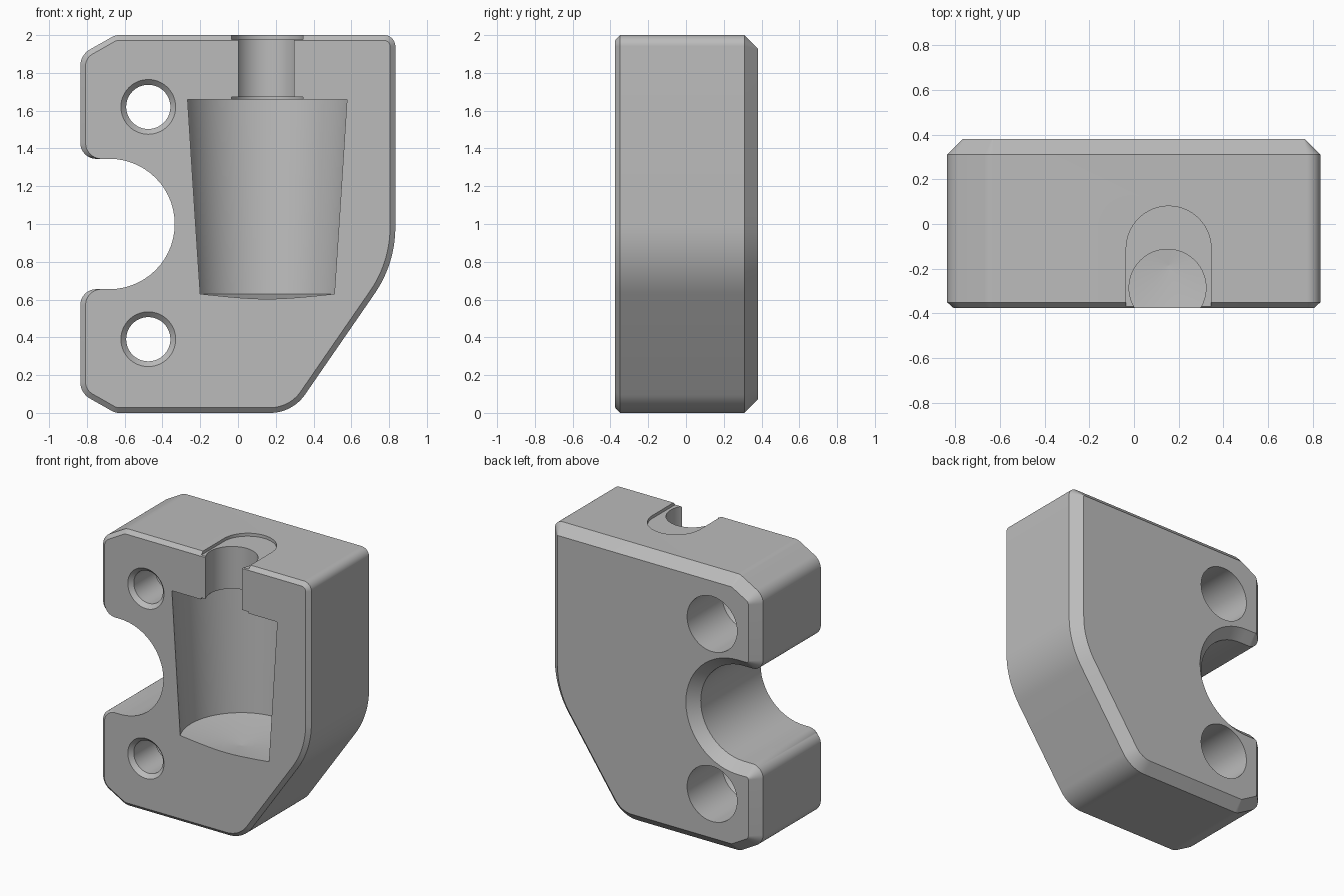
import bpy, bmesh, math
from mathutils import Vector

if "Cube" in bpy.data.objects:
    bpy.data.objects.remove(bpy.data.objects["Cube"])

grey = bpy.data.materials.new("light_grey")
grey.use_nodes = True
colour = (0.5, 0.5, 0.5, 1)
grey.diffuse_color = colour
grey.node_tree.nodes["Principled BSDF"].inputs["Base Color"].default_value = colour

FRONT, BACK = -0.375, 0.38
HOLE_X = -0.475
AXIS_X = 0.155


def loft(name, rings):
    """Skin a stack of equal-length rings and cap both ends."""
    bm = bmesh.new()
    loops = [[bm.verts.new(p) for p in ring] for ring in rings]
    n = len(loops[0])
    for a, b in zip(loops, loops[1:]):
        for i in range(n):
            j = (i + 1) % n
            bm.faces.new((a[i], a[j], b[j], b[i]))
    bm.faces.new(loops[0][::-1])
    bm.faces.new(loops[-1])
    bmesh.ops.remove_doubles(bm, verts=bm.verts, dist=1e-5)
    bmesh.ops.recalc_face_normals(bm, faces=bm.faces)
    mesh = bpy.data.meshes.new(name)
    bm.to_mesh(mesh)
    bm.free()
    mesh.materials.append(grey)
    obj = bpy.data.objects.new(name, mesh)
    bpy.context.collection.objects.link(obj)
    return obj


def lathe(name, profile, place, seg=64):
    """Turn (radius, height) pairs; place maps (u, v, height) to a position."""
    turn = [math.tau * i / seg for i in range(seg)]
    return loft(name, [[place(r * math.cos(t), r * math.sin(t), h) for t in turn]
                       for r, h in profile])


# Outline corners, clockwise in (x, z), with rounding radius and
# whether the edge that follows belongs to the notch
corners = [
    (-0.65, 2.0, 0.08, False), (0.833, 2.0, 0.06, False),
    (0.833, 0.79, 0.62, False), (0.288, 0.0, 0.224, False),
    (-0.65, 0.0, 0.08, False), (-0.835, 0.105, 0.1, False),
    (-0.835, 0.655, 0.085, True), (-0.335, 0.655, 0.345, True),
    (-0.335, 1.345, 0.345, True), (-0.835, 1.345, 0.085, False),
    (-0.835, 1.895, 0.1, False),
]


def outline(y, inset, notch_inset, steps=14):
    """Inset the outline edge by edge, then round its corners."""
    n = len(corners)
    pts = [Vector(c[:2]) for c in corners]
    dist = [notch_inset if c[3] else inset for c in corners]
    dirs = [(pts[(i + 1) % n] - pts[i]).normalized() for i in range(n)]
    ring = []
    for i in range(n):
        a, b = dirs[i - 1], dirs[i]
        na, nb = Vector((a.y, -a.x)), Vector((b.y, -b.x))
        turn = a.cross(b)
        da, db = dist[i - 1], dist[i]
        # Meeting point of the two shifted edges
        t = (nb * db - na * da).cross(b) / turn
        corner = pts[i] + na * da + a * t
        convex = turn < 0
        r = corners[i][2] + (-1 if convex else 1) * min(da, db)
        r = max(r, 0.004)
        angle = a.angle(b)
        start = corner - a * r * math.tan(angle / 2)
        side = na if convex else -na
        for k in range(steps + 1):
            s = angle * k / steps
            p = start + a * r * math.sin(s) + side * r * (1 - math.cos(s))
            ring.append((p.x, y, p.y))
    return ring


# Main block with a fine front bevel and a broad back bevel
body = loft("mount_block", [
    outline(FRONT, 0.028, 0), outline(-0.35, 0, 0),
    outline(0.31, 0, 0), outline(BACK, 0.07, 0.07)])

cutters = []

# Screw holes: bevelled front mouth, narrow bore, wide counterbore at the back
for z in (0.39, 1.62):
    cutters.append(lathe("screw_hole_cutter", [
        (0.175, FRONT - 0.03), (0.145, FRONT), (0.117, FRONT + 0.028),
        (0.117, -0.1), (0.2, -0.02), (0.2, BACK + 0.1)],
        lambda u, v, h, z=z: (HOLE_X + u, h, z + v)))

# Tapered socket with a shallow conical floor, open to the front
cutters.append(lathe("socket_cutter", [
    (0.001, 0.58), (0.403, 0.63), (0.463, 1.66)],
    lambda u, v, h: (AXIS_X + u, -0.185 + v, h), 96))

# Round neck channel from the socket to the top
cutters.append(lathe("neck_cutter", [(0.172, 1.6), (0.172, 2.1)],
               lambda u, v, h: (AXIS_X - 0.005 + u, -0.285 + v, h)))

# Shallow round-ended recesses at both ends of the neck
for low, high in ((1.62, 1.672), (1.978, 2.1)):
    arc = [math.pi * i / 32 for i in range(33)]
    plan = [(AXIS_X + 0.19 * math.cos(t), -0.11 + 0.19 * math.sin(t)) for t in arc]
    plan += [(AXIS_X - 0.19, -0.6), (AXIS_X + 0.19, -0.6)]
    cutters.append(loft("recess_cutter",
                        [[(x, y, z) for x, y in plan] for z in (low, high)]))

# Cut everything and shade
bpy.ops.object.select_all(action='DESELECT')
body.select_set(True)
bpy.context.view_layer.objects.active = body
for cutter in cutters:
    cutter.hide_render = True
    mod = body.modifiers.new("cut", 'BOOLEAN')
    mod.operation = 'DIFFERENCE'
    mod.solver = 'EXACT'
    mod.object = cutter
    bpy.ops.object.modifier_apply(modifier=mod.name)
    bpy.data.objects.remove(cutter)
bpy.ops.object.shade_smooth_by_angle(angle=math.radians(30))
